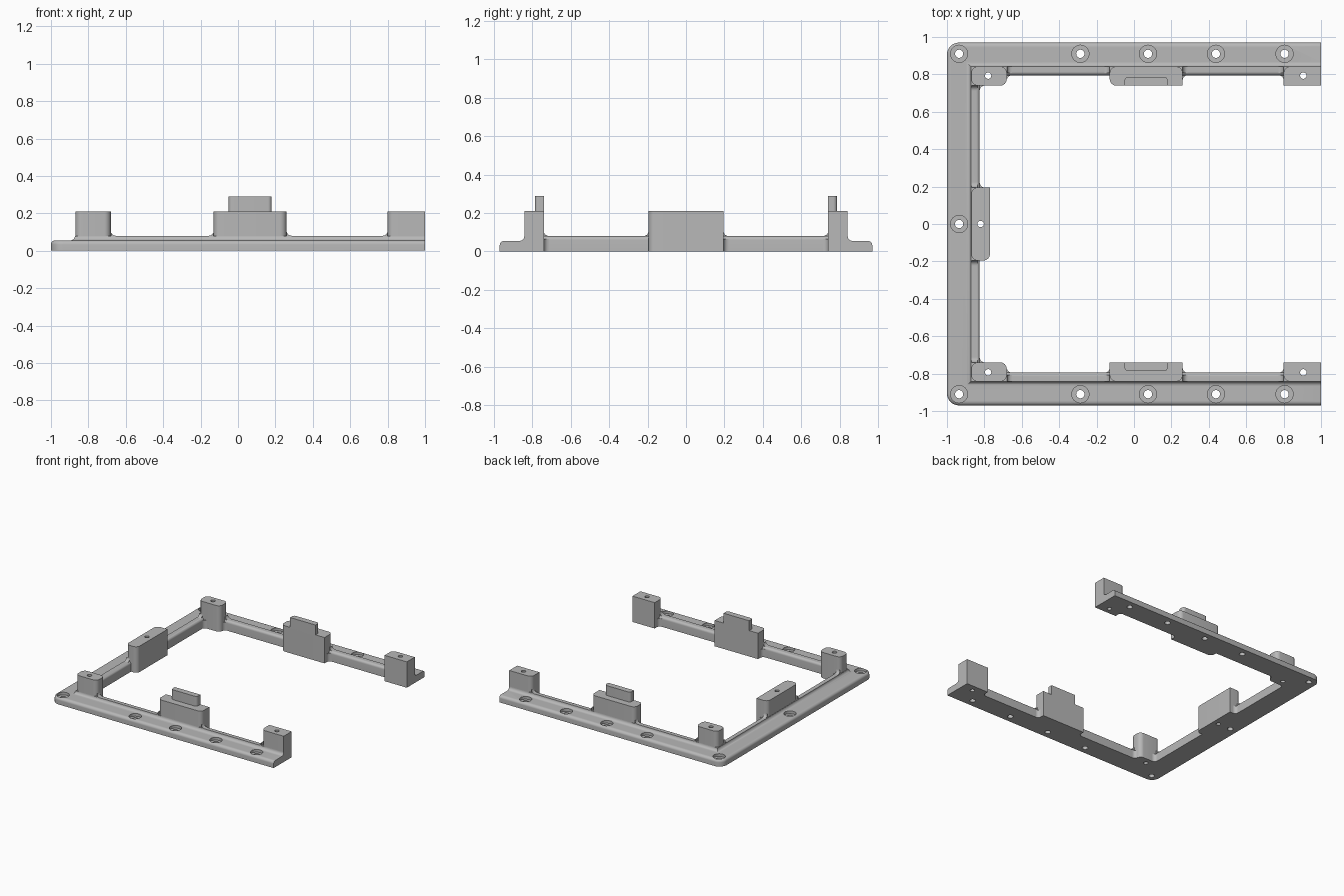
import bpy, bmesh, math

if "Cube" in bpy.data.objects:
    bpy.data.objects.remove(bpy.data.objects["Cube"], do_unlink=True)

grey = bpy.data.materials.new("plain_grey")
grey.use_nodes = True
colour = (0.48, 0.48, 0.48, 1)
grey.diffuse_color = colour
grey.node_tree.nodes["Principled BSDF"].inputs["Base Color"].default_value = colour

HALF_Y = 0.97      # half depth of the frame
WALL_IN = 0.795    # inner face of the low wall on the long arms
BLOCK_IN, BLOCK_OUT = 0.74, 0.842
WALL_TOP, BLOCK_TOP, TAB_TOP = 0.08, 0.21, 0.29


def arc(cx, cy, r, a0, a1, n=8):
    """Points on an arc, angles in degrees."""
    angles = [math.radians(a0 + (a1 - a0) * i / n) for i in range(n + 1)]
    return [(cx + r * math.cos(a), cy + r * math.sin(a)) for a in angles]


def finish(name, bm, material=grey):
    bmesh.ops.remove_doubles(bm, verts=bm.verts, dist=0.0001)
    bmesh.ops.recalc_face_normals(bm, faces=bm.faces)
    mesh = bpy.data.meshes.new(name)
    bm.to_mesh(mesh)
    bm.free()
    mesh.materials.append(material)
    obj = bpy.data.objects.new(name, mesh)
    bpy.context.collection.objects.link(obj)
    return obj


def prism(name, outline, lo, hi, place=lambda u, v, w: (u, v, w)):
    """Extrude a flat outline from lo to hi; place maps it to world axes."""
    bm = bmesh.new()
    low, high = [[bm.verts.new(place(u, v, w)) for u, v in outline] for w in (lo, hi)]
    bm.faces.new(low)
    bm.faces.new(high)
    for i in range(len(outline)):
        j = (i + 1) % len(outline)
        bm.faces.new((low[i], low[j], high[j], high[i]))
    return finish(name, bm)


def round_rect(x0, x1, y0, y1, radii):
    """Rectangle with a radius for each corner, anticlockwise from low x, low y."""
    corners = [(x0, y0, 1, 1), (x1, y0, -1, 1), (x1, y1, -1, -1), (x0, y1, 1, -1)]
    points = []
    for k, ((x, y, sx, sy), r) in enumerate(zip(corners, radii)):
        if r:
            points += arc(x + sx * r, y + sy * r, r, 180 + 90 * k, 270 + 90 * k)
        else:
            points.append((x, y))
    return points


def flare(u, v, su, sv, r=0.027):
    """Concave corner fillet growing from (u, v) in the directions su, sv."""
    curve = arc(r, r, r, 270, 180)
    return [(u + su * a, v + sv * b) for a, b in [(0, 0)] + curve]


def flipped(s):
    return lambda u, v, w: (u, s * v, w)


# U-shaped base: flange, concave fillet and low wall, swept along three sides
profile = [(0, 0)] + arc(0.022, 0.033, 0.022, 180, 90)
profile += arc(0.103, WALL_TOP, 0.025, 270, 360)
profile += arc(0.155, 0.06, 0.02, 90, 0) + [(0.175, 0)]


def path(d, z):
    r = 0.065
    k = max(r, d)
    turn = arc(-1 + k, HALF_Y - k, max(r - d, 0), 90, 180)
    half = [(1, HALF_Y - d)] + turn
    return [(x, y, z) for x, y in half] + [(x, -y, z) for x, y in reversed(half)]


bm = bmesh.new()
rails = [[bm.verts.new(p) for p in path(d, z)] for d, z in profile]
for i, rail in enumerate(rails):
    following = rails[(i + 1) % len(rails)]
    for j in range(len(rail) - 1):
        bm.faces.new((rail[j], rail[j + 1], following[j + 1], following[j]))
for end in (0, -1):
    bm.faces.new([rail[end] for rail in rails])
base = finish("base_frame", bm)
parts, drilled = [base], [base]

# Blocks, tabs and wall fillets on both long arms
R = 0.035
for s, side in ((1, "back"), (-1, "front")):
    place = flipped(s)
    back_only = R if s > 0 else 0
    blocks = [("corner_block", -0.87, -0.68, (R, R, R, R)),
              ("middle_block", -0.13, 0.26, (back_only, 0, R, R)),
              ("end_block", 0.8, 1.0, (0, 0, 0, R))]
    for name, x0, x1, radii in blocks:
        outline = round_rect(x0, x1, BLOCK_IN, BLOCK_OUT, radii)
        block = prism(f"{side}_{name}", outline, 0, BLOCK_TOP, place)
        parts.append(block)
        if name != "middle_block":
            drilled.append(block)
        for x, sx in ((x0, -1), (x1, 1)):
            if x in (-0.87, 1.0):
                continue
            if not (s > 0 and x == -0.13):
                parts.append(prism(f"{side}_{name}_fillet", flare(x, WALL_IN, sx, -1),
                                   0, WALL_TOP - 0.015, place))
            parts.append(prism(f"{side}_{name}_foot", flare(x, WALL_TOP, sx, 1),
                               WALL_IN + 0.012, BLOCK_OUT,
                               lambda u, v, w, s=s: (u, s * w, v)))
    parts.append(prism(f"{side}_tab", round_rect(-0.05, 0.18, BLOCK_IN, 0.787, (0, 0, 0.02, 0.02)),
                       BLOCK_TOP - 0.01, TAB_TOP, place))
    parts.append(prism(f"{side}_inner_corner_fillet", flare(-0.825, BLOCK_IN, 1, -1),
                       0, WALL_TOP - 0.015, place))
    parts.append(prism(f"{side}_inner_corner_foot", flare(BLOCK_IN, WALL_TOP, -1, 1),
                       -0.868, -0.837, lambda u, v, w, s=s: (w, s * u, v)))
    # Fillets beside the block on the short arm
    parts.append(prism(f"{side}_side_block_foot", flare(0.195, WALL_TOP, 1, 1),
                       -0.868, -0.837, lambda u, v, w, s=s: (w, s * u, v)))

# Block on the short arm
side_block = prism("side_block", round_rect(-0.87, -0.77, -0.195, 0.195, (R, R, 0, R)), 0, BLOCK_TOP)
side_fillet = prism("side_block_fillet", flare(-0.825, 0.195, 1, 1), 0, WALL_TOP - 0.015)
parts += [side_block, side_fillet]
drilled.append(side_block)


# Counterbored screw holes and plain pin holes
def add_cutter(bm, x, y, steps, n=32):
    """Stepped round cutter from (radius, height) pairs."""
    rings = [[bm.verts.new((x + r * math.cos(math.tau * i / n),
                            y + r * math.sin(math.tau * i / n), z)) for i in range(n)]
             for r, z in steps]
    bm.faces.new(rings[0])
    bm.faces.new(rings[-1])
    for a, b in zip(rings, rings[1:]):
        for i in range(n):
            j = (i + 1) % n
            bm.faces.new((a[i], a[j], b[j], b[i]))


bm = bmesh.new()
screw = [(0.022, -0.1), (0.022, 0.033), (0.046, 0.033), (0.046, 0.15)]
pin = [(0.017, -0.1), (0.017, 0.4)]
add_cutter(bm, -0.935, 0, screw)
add_cutter(bm, -0.82, 0, pin)
for s in (1, -1):
    for x in (-0.935, -0.287, 0.075, 0.438, 0.805):
        add_cutter(bm, x, s * 0.91, screw)
    for x in (-0.78, 0.905):
        add_cutter(bm, x, s * 0.793, pin)
cutter = finish("hole_cutter", bm)
cutter.hide_render = True

for obj in parts:
    bpy.ops.object.select_all(action="DESELECT")
    obj.select_set(True)
    bpy.context.view_layer.objects.active = obj
    if obj in drilled:
        mod = obj.modifiers.new("holes", "BOOLEAN")
        mod.operation = "DIFFERENCE"
        mod.solver = "EXACT"
        mod.object = cutter
        bpy.ops.object.modifier_apply(modifier=mod.name)
    bpy.ops.object.shade_smooth_by_angle(angle=math.radians(30))

bpy.data.objects.remove(cutter, do_unlink=True)
